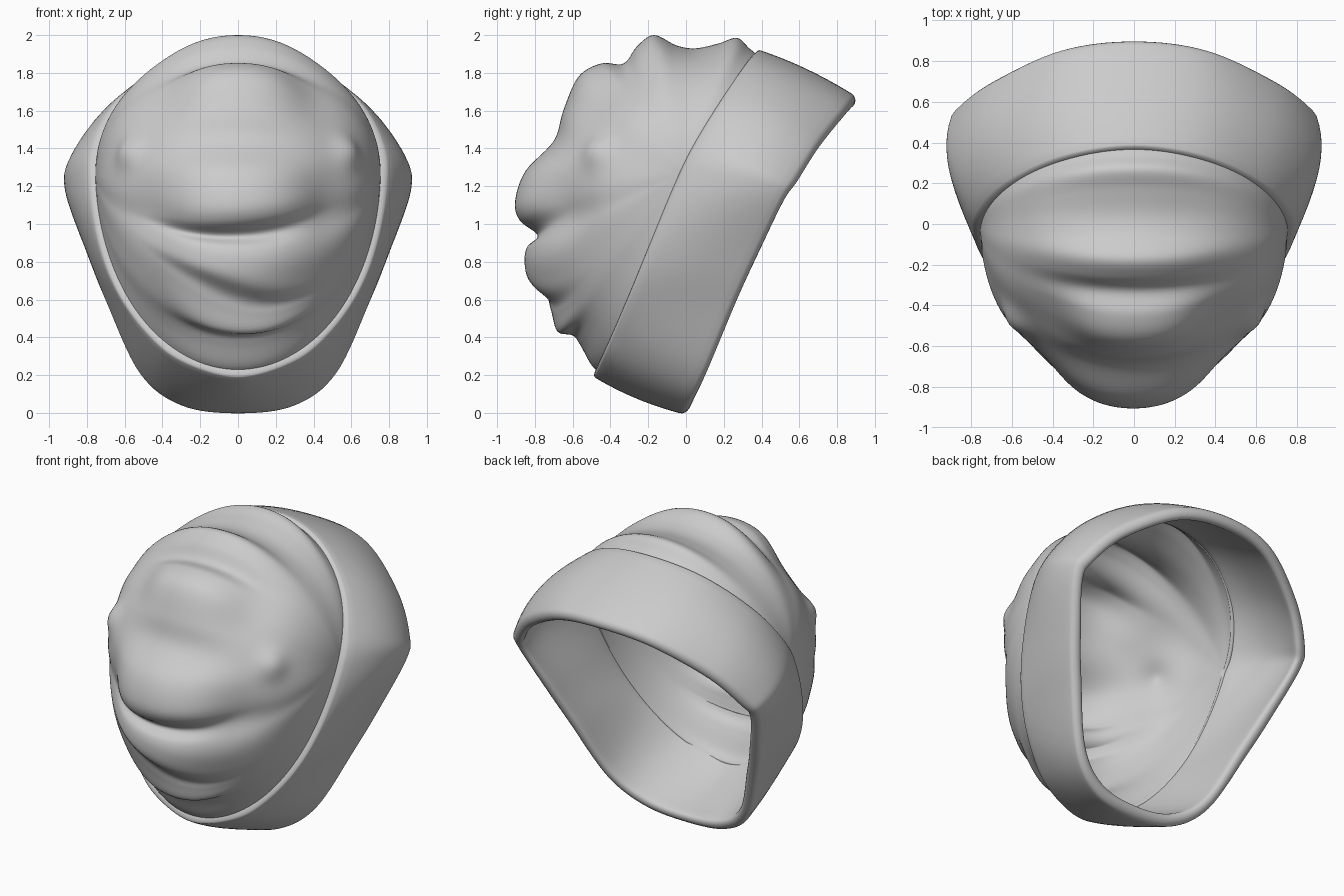
import bpy, bmesh
from math import sin, cos, pi, exp
from mathutils import Vector

if "Cube" in bpy.data.objects:
    bpy.data.objects.remove(bpy.data.objects["Cube"])


def spline(pts, n, closed=False):
    """Catmull-Rom curve, n samples per span."""
    c, out = len(pts), []
    for i in range(c if closed else c - 1):
        if closed:
            a, b, d, e = (pts[(i + k) % c] for k in (-1, 0, 1, 2))
        else:
            a, b, d, e = (pts[min(max(i + k, 0), c - 1)] for k in (-1, 0, 1, 2))
        for j in range(n):
            t = j / n
            out.append(0.5 * (2 * b + (d - a) * t + (2 * a - 5 * b + 4 * d - e) * t * t
                              + (3 * b - a - 3 * d + e) * t ** 3))
    return out if closed else out + [pts[-1].copy()]


def grid_object(name, rows, wrap):
    """Skin a grid of points; wrap closes it in both directions."""
    bm = bmesh.new()
    vs = [[bm.verts.new(p) for p in r] for r in rows]
    h, w = len(vs), len(vs[0])
    for i in range(h if wrap else h - 1):
        for j in range(w if wrap else w - 1):
            k, l = (i + 1) % h, (j + 1) % w
            bm.faces.new((vs[i][j], vs[k][j], vs[k][l], vs[i][l]))
    bmesh.ops.remove_doubles(bm, verts=bm.verts, dist=0.0005)
    bmesh.ops.recalc_face_normals(bm, faces=bm.faces)
    me = bpy.data.meshes.new(name)
    bm.to_mesh(me)
    bm.free()
    for p in me.polygons:
        p.use_smooth = True
    ob = bpy.data.objects.new(name, me)
    bpy.context.collection.objects.link(ob)
    return ob


def ring(half):
    """Mirror half a ring across x and smooth it."""
    pts = [Vector(p) for p in half]
    pts += [Vector((-p.x, p.y, p.z)) for p in pts[-2:0:-1]]
    return spline(pts, 8, True)


# Folded cuff: seam edge, middle and opening rim, bottom to top
seam = ring([(0, -.495, .195), (.3, -.455, .28), (.49, -.385, .435), (.64, -.295, .645),
             (.735, -.19, .9), (.78, -.065, 1.2), (.765, .04, 1.42), (.635, .185, 1.66),
             (.355, .32, 1.86), (0, .375, 1.925)])
mid = ring([(0, -.26, .075), (.3, -.22, .14), (.51, -.14, .3), (.685, -.01, .62),
            (.795, .1, .87), (.905, .26, 1.19), (.88, .33, 1.37), (.69, .47, 1.6),
            (.37, .6, 1.77), (0, .64, 1.82)])
rim = ring([(0, 0, -.01), (.3, .02, .03), (.52, .1, .2), (.695, .26, .58), (.795, .38, .84),
            (.885, .52, 1.13), (.855, .595, 1.24), (.69, .715, 1.43), (.36, .865, 1.62),
            (0, .91, 1.67)])

# Cross-section of the cuff as (position across, inset fraction): two walls, round ends
section = [(0.03 + 0.91 * i / 12, 0) for i in range(13)]
section += [(0.94 + 0.06 * sin(a * pi / 8), (1 - cos(a * pi / 8)) / 2) for a in range(1, 8)]
section += [(0.94 - 0.91 * i / 12, 1) for i in range(13)]
section += [(0.03 - 0.03 * sin(a * pi / 8), (1 + cos(a * pi / 8)) / 2) for a in range(1, 8)]

axis = Vector((0, 0.894, -0.447))
rows = []
for s, m, r in zip(seam, mid, rim):
    row = []
    for v, o in section:
        q = s * (2 * (v - .5) * (v - 1)) + m * (4 * v * (1 - v)) + r * (2 * v * (v - .5))
        inward = Vector((0, -0.06 + 0.47 * v, 1.06 - 0.2 * v)) - q
        inward -= axis * inward.dot(axis)
        row.append(q + inward.normalized() * o * (0.07 + 0.008 * v))
    rows.append(row)
grid_object("cuff", rows, True)

# Crown midline (y, z) from the bottom seam over the front to the top seam
line = [(-.455, .205), (-.505, .26), (-.56, .36), (-.60, .41), (-.68, .43), (-.71, .53),
        (-.735, .61), (-.83, .70), (-.855, .80), (-.84, .88), (-.785, .94), (-.88, 1.02),
        (-.905, 1.12), (-.85, 1.28), (-.70, 1.44), (-.65, 1.60), (-.57, 1.78), (-.45, 1.85),
        (-.33, 1.85), (-.26, 1.94), (-.17, 2.0), (-.05, 1.945), (.05, 1.93), (.17, 1.955),
        (.27, 1.985), (.335, 1.93), (.38, 1.895)]
fine = spline([Vector((0, y, z)) for y, z in line], 6)
soft = [p.copy() for p in fine]
for _ in range(90):
    soft = [soft[0]] + [(soft[i - 1] + soft[i] * 2 + soft[i + 1]) / 4
                        for i in range(1, len(soft) - 1)] + [soft[-1]]
folds = [f - s for f, s in zip(fine, soft)]

# Side pinches and hollows of the crown: (x, y, z), radius, height
bumps = [((.6, -.49, 1.39), .09, .045), ((.4, -.45, 1.68), .2, -.045), ((.46, -.64, 1.1), .2, -.05)]

# Crown: elliptical slices between the two side points, folds slanting and fading sideways
pole = Vector((0, -.015, 1.27))
last = len(soft) - 1
rows = []
for i, base in enumerate(soft):
    row = []
    width = 0.33 + 0.12 * i / last
    slant = 22 * exp(-((i - 38) / 13) ** 2) - 6 * exp(-((i - 64) / 9) ** 2)
    edge = min(1, min(i, last - i) / 4)
    for j in range(81):
        a = -pi / 2 + pi * j / 80
        x = 0.755 * sin(a)
        k = min(max(i + slant * x, 0), last - 0.001)
        n = int(k)
        d = folds[n].lerp(folds[n + 1], k - n) * exp(-abs(x / width) ** 3) * edge
        p = pole + (base + d - pole) * cos(a)
        p.x = x
        out = (p - Vector((0, 0, 1.1))).normalized()
        flat = Vector((abs(p.x), p.y, p.z))
        for spot, radius, height in bumps:
            p = p + out * height * exp(-((flat - Vector(spot)).length / radius) ** 2)
        row.append(p)
    rows.append(row)
crown = grid_object("crown", rows, False)
mod = crown.modifiers.new("fabric", 'SOLIDIFY')
mod.thickness = 0.045
mod.offset = -1
